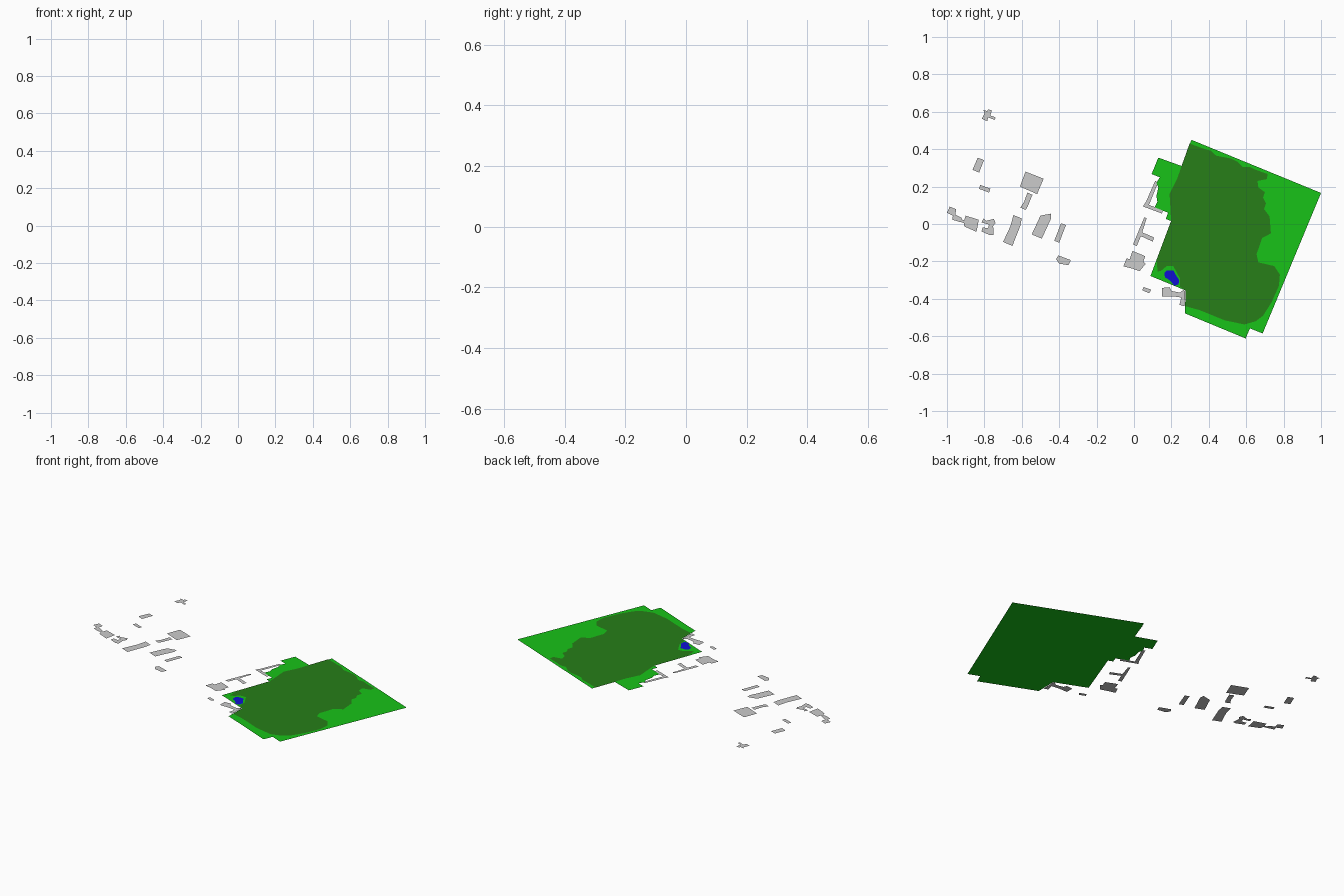
import bpy, bmesh


def colour(name, rgb):
    m = bpy.data.materials.new(name)
    m.diffuse_color = (*rgb, 1)
    return m


def outline(name, pts, z=0.0, mat=None):
    """Flat upward-facing sheet from an outline given in hundredths of a unit."""
    bm = bmesh.new()
    face = bm.faces.new([bm.verts.new((x / 100, y / 100, z)) for x, y in pts])
    face.normal_update()
    if face.normal.z < 0:
        face.normal_flip()
    bmesh.ops.triangulate(bm, faces=bm.faces[:])
    me = bpy.data.meshes.new(name)
    bm.to_mesh(me)
    bm.free()
    ob = bpy.data.objects.new(name, me)
    bpy.context.collection.objects.link(ob)
    if mat:
        me.materials.append(mat)
    return ob


grass = colour("grass_green", (0.009, 0.54, 0.009))
trees = colour("forest_green", (0.02, 0.21, 0.009))
blue = colour("water_blue", (0.005, 0.005, 0.65))

# Park lawn
outline("park_lawn", [
    (30.7, 45), (100, 16.6), (68.8, -58.5), (62, -55.8), (59.7, -61.2), (27.3, -47.8),
    (27.5, -35.5), (8.8, -27.8), (19.8, 1.6), (17, 2.7), (18.2, 6), (11, 9), (12.5, 12),
    (12, 15), (13, 19.5), (12, 22), (13.8, 25), (9.4, 26.7), (13, 35.5), (25.4, 31)],
    0, grass)

# Forest with a bay around the pond
outline("forest", [
    (29.7, 43), (38, 40), (41, 39.2), (44, 36.5), (52, 35), (55, 33.5), (58, 30.5), (62, 30.5),
    (65, 29), (71.5, 26.7), (71, 24), (66, 23), (66.5, 19.5), (70, 17), (69, 14), (70.5, 11),
    (69.5, 8), (72.5, 4), (73.2, -5), (68.5, -7.5), (67, -12), (65.5, -16), (66.5, -20.5),
    (75, -22.5), (78, -27), (77.5, -33), (73.5, -42), (69, -49), (65, -52), (59, -53.7),
    (48.5, -51.5), (35, -46), (27.6, -44), (27.6, -35.5), (24.5, -33.5), (24.5, -29),
    (21, -22.5), (17.5, -22.5), (14.5, -25), (12.5, -25.5), (12.3, -19), (19.8, 1.6),
    (19.5, 8), (19, 16), (23, 24)], 0.0006, trees)

# Pond
outline("pond", [
    (17.6, -24.8), (21.1, -24.8), (22.5, -27.5), (24.2, -30), (23.8, -32.3), (21.6, -33),
    (19, -30), (16.5, -28.5), (16.3, -26)], 0.0012, blue)

# Building footprints: west side
outline("building_north_west", [
    (-80.5, 61), (-78.5, 60.3), (-78, 61.3), (-76, 60.8), (-76.8, 58), (-74, 57), (-74.5, 55.6),
    (-78, 57), (-78.5, 55), (-81.3, 56.2), (-80, 59)])
outline("building_west_long", [(-83.6, 35.4), (-80.2, 34.2), (-82.8, 27.5), (-86.3, 29)])
outline("building_west_small", [(-82.2, 20.9), (-76.8, 18.9), (-77.5, 16.8), (-82.8, 18.8)])
outline("hall_large", [(-58, 28), (-48.3, 24.2), (-51.8, 16), (-61, 20)])
outline("hall_annex", [
    (-57, 16.8), (-54.3, 15.6), (-56.8, 9.5), (-58, 7.5), (-60.8, 8.8), (-58.8, 11.7)])
outline("block_a", [
    (-64.5, 4.8), (-60, 3), (-60.8, -1), (-65, -11.7), (-70, -9.6), (-66, -1)])
outline("block_b", [
    (-50, 4.5), (-44.5, 5.5), (-44.3, 3), (-49.3, -7.8), (-54.7, -5.6)])
outline("block_c", [(-39, 0.4), (-36.4, -0.6), (-40, -10), (-42.6, -8.9)])
outline("block_d", [(-40.5, -16.8), (-33.8, -19.3), (-35, -22), (-40, -21.2), (-41.7, -18.8)])
outline("building_far_west", [
    (-98.5, 9.3), (-95, 7.8), (-95.6, 5), (-92, 3.2), (-92.8, 1), (-97.2, 2.3), (-96.8, 4.5),
    (-100, 6)])
outline("building_west_block", [
    (-90, 4.5), (-83, 2.2), (-84.2, -4.2), (-90.7, -1.3), (-91, 0.5),
    (-95, 2), (-94.5, 3.2), (-90.8, 2)])
outline("building_west_yard", [
    (-80.5, 3), (-79, 1.7), (-75, 2.7), (-74, 0.5), (-75.3, -1), (-75, -5.8), (-77, -6),
    (-81.5, -4), (-81, -1.8), (-78, -2.3), (-77.5, -0.3), (-81.5, 0.8)])

# Building footprints: along the park edge
outline("wing_north", [
    (11.5, 23.3), (12.6, 21.5), (8, 10.2), (15.7, 7.3), (14.9, 5.6), (4.8, 9.4), (6.5, 12),
    (9.5, 19)])
outline("wing_middle", [
    (5.5, 3.6), (6.7, 3), (4.4, -4.5), (10.8, -7.2), (10, -9.4), (3.7, -6.5), (1.5, -11.7),
    (-0.5, -10.9)])
outline("civic_block", [
    (-0.8, -14.4), (6, -17.2), (5, -20.3), (6.2, -21.3), (3, -25.2), (-1, -23.8),
    (-5.7, -22.6), (-4, -18.4), (-2.3, -18.8)])
outline("small_house", [(5.2, -33.7), (9.3, -35.2), (8, -37), (4.4, -35.4)])
outline("wing_south", [
    (15, -34.2), (19, -33.8), (20, -35.8), (24.5, -36.7), (26.5, -35.2), (27.3, -36),
    (27, -44), (24.3, -43.2), (25.3, -39.3), (21, -38.7), (15, -38.7)])
